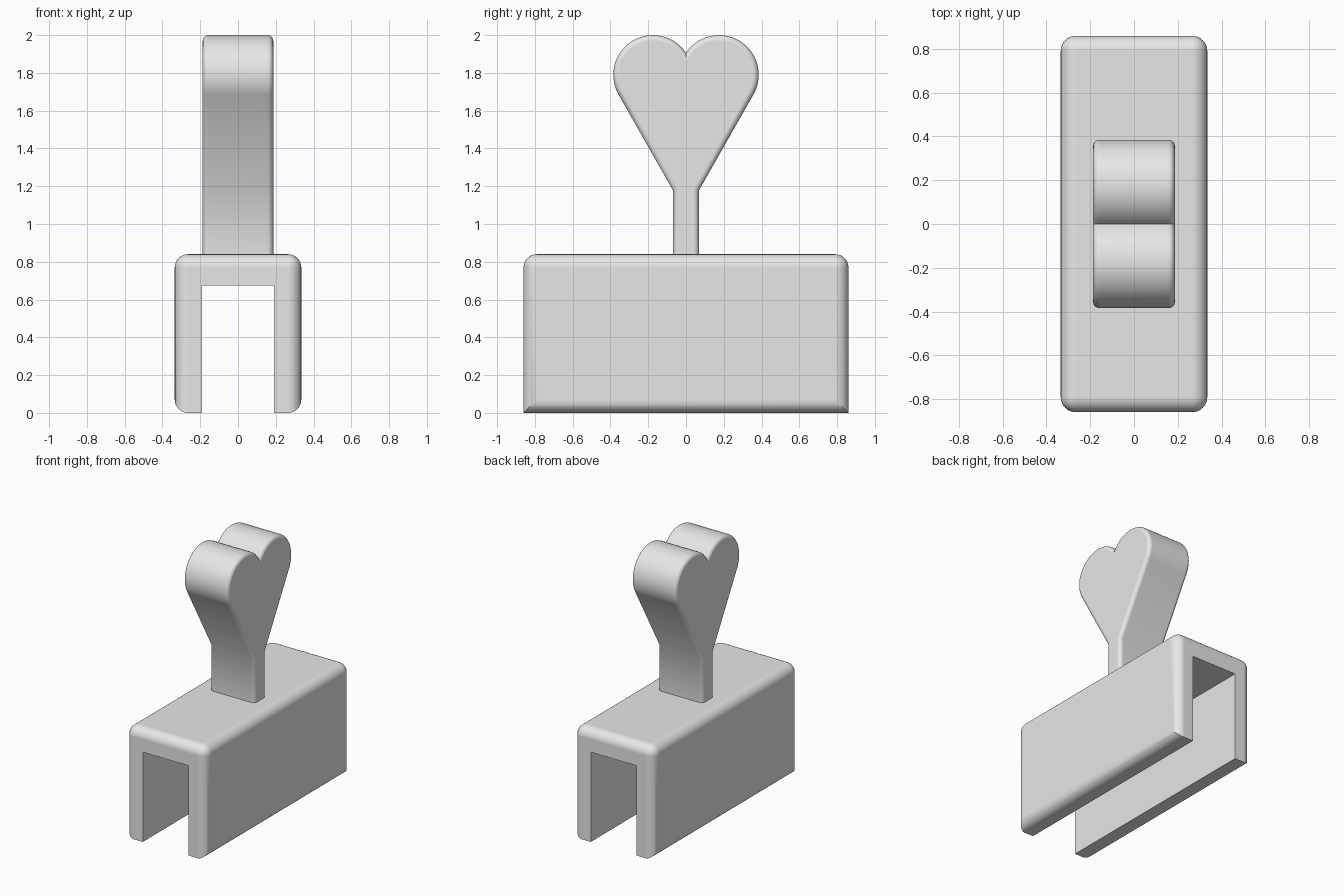
import bpy, bmesh, math

if "Cube" in bpy.data.objects:
    bpy.data.objects.remove(bpy.data.objects["Cube"])

grey = bpy.data.materials.new("plain grey")
grey.diffuse_color = (0.8, 0.8, 0.8, 1)
grey.use_nodes = True
grey.node_tree.nodes["Principled BSDF"].inputs["Base Color"].default_value = grey.diffuse_color


def extrude_profile(name, points, axis, half, pick, radius, segments):
    """Extrude a 2D profile along axis 0 (x) or 1 (y) and round the picked edges."""
    bm = bmesh.new()

    def place(p, d):
        return (d, p[0], p[1]) if axis == 0 else (p[0], d, p[1])

    ends = [[bm.verts.new(place(p, d)) for p in points] for d in (-half, half)]
    for ring in ends:
        bm.faces.new(ring)
    n = len(points)
    for i in range(n):
        j = (i + 1) % n
        bm.faces.new((ends[0][i], ends[0][j], ends[1][j], ends[1][i]))
    bmesh.ops.recalc_face_normals(bm, faces=bm.faces)
    edges = [e for e in bm.edges if pick(e.verts[0].co, e.verts[1].co)]
    bmesh.ops.bevel(bm, geom=edges, offset=radius, segments=segments,
                    profile=0.5, affect='EDGES', clamp_overlap=False)
    bmesh.ops.recalc_face_normals(bm, faces=bm.faces)
    mesh = bpy.data.meshes.new(name)
    bm.to_mesh(mesh)
    bm.free()
    obj = bpy.data.objects.new(name, mesh)
    bpy.context.collection.objects.link(obj)
    mesh.materials.append(grey)
    bpy.ops.object.select_all(action='DESELECT')
    obj.select_set(True)
    bpy.context.view_layer.objects.active = obj
    bpy.ops.object.shade_smooth_by_angle(angle=math.radians(35))
    normals = obj.modifiers.new("weighted normals", 'WEIGHTED_NORMAL')
    normals.keep_sharp = True
    return obj


# Channel base: upside-down U, rounded on its outer edges only
W, L, H = 0.335, 0.86, 0.84
SLOT, SLOT_TOP = 0.19, 0.675
u_profile = [(-W, 0), (-SLOT, 0), (-SLOT, SLOT_TOP), (SLOT, SLOT_TOP),
             (SLOT, 0), (W, 0), (W, H), (-W, H)]


def outer_edge(a, b):
    return abs(abs(a.x) - W) < 1e-4 and abs(abs(b.x) - W) < 1e-4


extrude_profile("channel_base", u_profile, 1, L, outer_edge, 0.07, 8)

# Heart handle: two lobes tapering by tangent lines into a straight stem
CY, CZ, R = 0.175, 1.79, 0.21
STEM, NECK, FOOT = 0.07, 1.18, 0.80
dy, dz = STEM - CY, NECK - CZ
start = math.atan2(dz, dy) + math.acos(R / math.hypot(dy, dz))
stop = math.acos(-CY / R)
STEPS = 28
right_half = [(STEM, FOOT), (STEM, NECK)]
for i in range(STEPS + 1):
    t = start + (stop - start) * i / STEPS
    right_half.append((CY + R * math.cos(t), CZ + R * math.sin(t)))
right_half[-1] = (0, right_half[-1][1])
heart = right_half + [(-y, z) for y, z in reversed(right_half[:-1])]


def rim_edge(a, b):
    return abs(a.x - b.x) < 1e-5 and max(a.z, b.z) > FOOT + 0.01


extrude_profile("heart_handle", heart, 0, 0.187, rim_edge, 0.03, 5)
